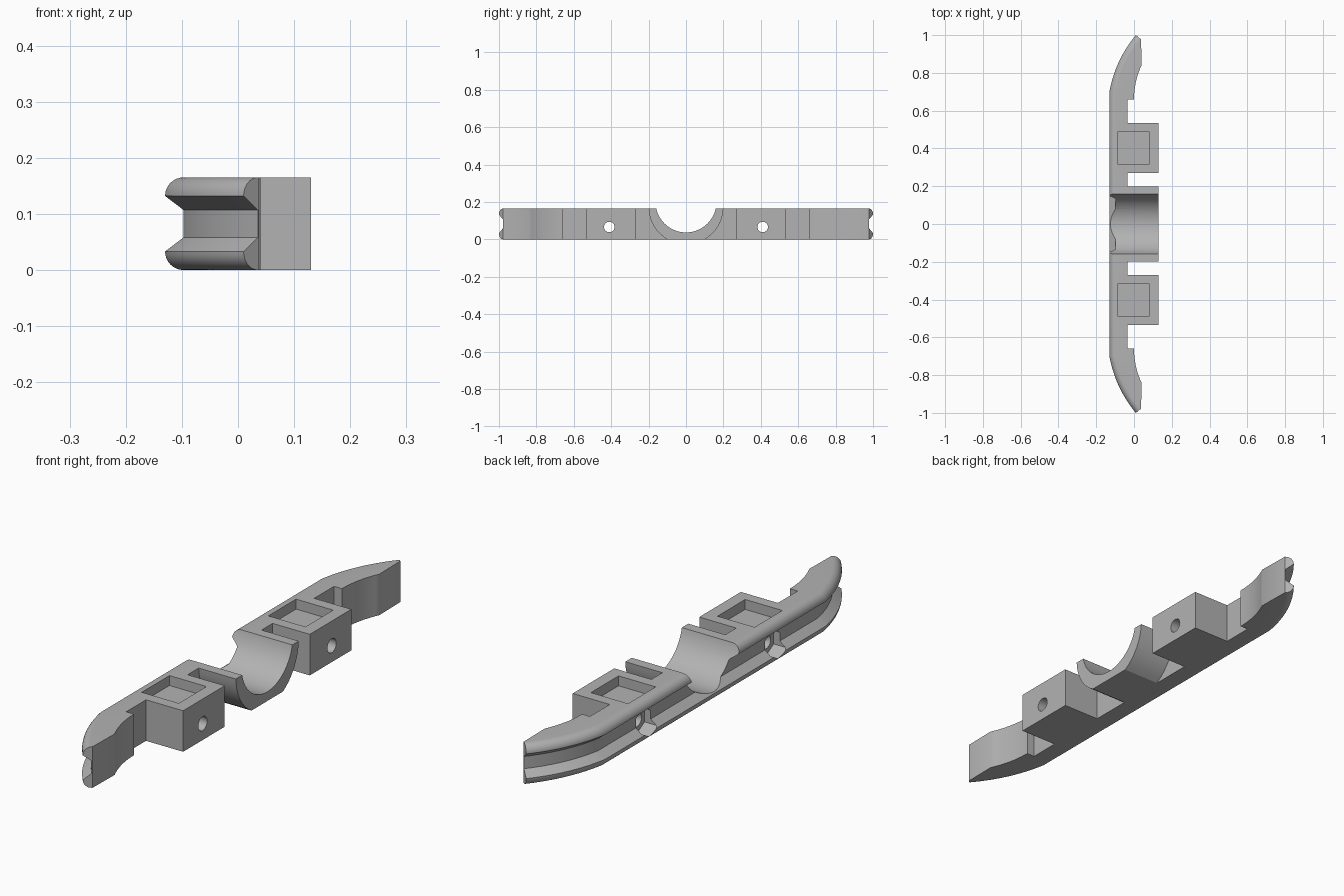
import bpy, bmesh, math
from math import radians, sin, cos, pi

cube = bpy.data.objects.get("Cube")
if cube:
    bpy.data.objects.remove(cube, do_unlink=True)

H = 0.165       # height of the part
LIP = 0.033     # lip radius and groove depth

grey = bpy.data.materials.new("plain grey")
grey.use_nodes = True
colour = (0.45, 0.45, 0.45, 1)
grey.diffuse_color = colour
grey.node_tree.nodes["Principled BSDF"].inputs["Base Color"].default_value = colour


def finish(bm, name):
    bmesh.ops.recalc_face_normals(bm, faces=bm.faces)
    mesh = bpy.data.meshes.new(name)
    bm.to_mesh(mesh)
    bm.free()
    mesh.materials.append(grey)
    obj = bpy.data.objects.new(name, mesh)
    bpy.context.collection.objects.link(obj)
    return obj


def loft(name, sections):
    """Skin a row of matching closed sections and cap both ends."""
    bm = bmesh.new()
    rings = [[bm.verts.new(p) for p in s] for s in sections]
    n = len(rings[0])
    for a, b in zip(rings, rings[1:]):
        for k in range(n):
            bm.faces.new((a[k], a[(k + 1) % n], b[(k + 1) % n], b[k]))
    bm.faces.new(rings[0])
    bm.faces.new(rings[-1])
    return finish(bm, name)


def along_x(name, yz, x0, x1):
    return loft(name, [[(x, y, z) for y, z in yz] for x in (x0, x1)])


def box(name, x0, x1, y0, y1, z0, z1):
    return along_x(name, [(y0, z0), (y1, z0), (y1, z1), (y0, z1)], x0, x1)


def ring(y, z, r, sides, start=0.0):
    return [(y + r * cos(start + 2 * pi * k / sides),
             z + r * sin(start + 2 * pi * k / sides)) for k in range(sides)]


def combine(target, tool, operation):
    mod = target.modifiers.new(operation, "BOOLEAN")
    mod.operation = operation
    mod.solver = "EXACT"
    mod.object = tool
    bpy.context.view_layer.objects.active = target
    bpy.ops.object.modifier_apply(modifier=mod.name)
    bpy.data.objects.remove(tool, do_unlink=True)


# Edge profile: two rounded lips with a groove between, as (inset, height)
arc = [(LIP * (1 - sin(t)), LIP * (1 - cos(t)))
       for t in (k * pi / 16 for k in range(9))]
profile = arc + [(LIP, 0.058), (LIP, H - 0.058)]
profile += [(d, H - z) for d, z in reversed(arc)]

# Curved bar swept through stations, mirrored front to back
N = 12
half = []
for i in range(N + 1):
    a = radians(10 + 30 * i / N)
    ox = -0.13 + 0.64 * (cos(radians(10)) - cos(a))
    oy = 0.70 + 0.64 * (sin(a) - sin(radians(10)))
    if i == 0:
        a = radians(5)
    b = radians(25 * i / (N - 1))
    ix, iy = 0.426 * (1 - cos(b)), 0.66 + 0.426 * sin(b)
    if i == N:
        ix, iy = ox + 0.036 * cos(a), oy - 0.036 * sin(a)
    section = [(ox + d * cos(a), oy - d * sin(a), z) for d, z in profile]
    half.append(section + [(ix, iy, H), (ix, iy, 0)])
mirrored = [[(x, -y, z) for x, y, z in s] for s in reversed(half)]
body = loft("curved_clamp_bar", mirrored + half)

# Narrow the middle of the bar
combine(body, box("notch", -0.035, 0.3, -0.66, 0.66, -0.1, 0.3), "DIFFERENCE")

# Saddle arm with a rounded underside
R, C = 0.2, 0.173
a0, a1 = math.asin((0.165 - C) / R), -math.asin(C / R)
side = [(R * cos(t), C + R * sin(t))
        for t in (a0 + (a1 - a0) * k / 8 for k in range(9))]
side[0], side[-1] = (side[0][0], H), (side[-1][0], 0)
outline = side + [(-y, z) for y, z in reversed(side)]
combine(body, along_x("saddle_arm", outline, -0.06, 0.13), "UNION")

# Two blocks with a top pocket, a cross hole and a six-sided recess
for s in (-1, 1):
    y = 0.402 * s
    combine(body, box("block", -0.06, 0.13, y - 0.132, y + 0.132, 0, H), "UNION")
    combine(body, box("pocket", -0.085, 0.08, y - 0.088, y + 0.088, 0.125, 0.3), "DIFFERENCE")
    hole_y = 0.41 * s
    combine(body, along_x("hole", ring(hole_y, 0.066, 0.028, 32), -0.3, 0.3), "DIFFERENCE")
    combine(body, along_x("recess", ring(hole_y, 0.066, 0.054, 6, pi / 2), -0.3, -0.07), "DIFFERENCE")

# Round saddle channel
combine(body, along_x("channel", ring(0, 0.2, 0.163, 64), -0.3, 0.3), "DIFFERENCE")

bpy.ops.object.select_all(action="DESELECT")
body.select_set(True)
bpy.context.view_layer.objects.active = body
bpy.ops.object.shade_smooth_by_angle(angle=radians(25))
